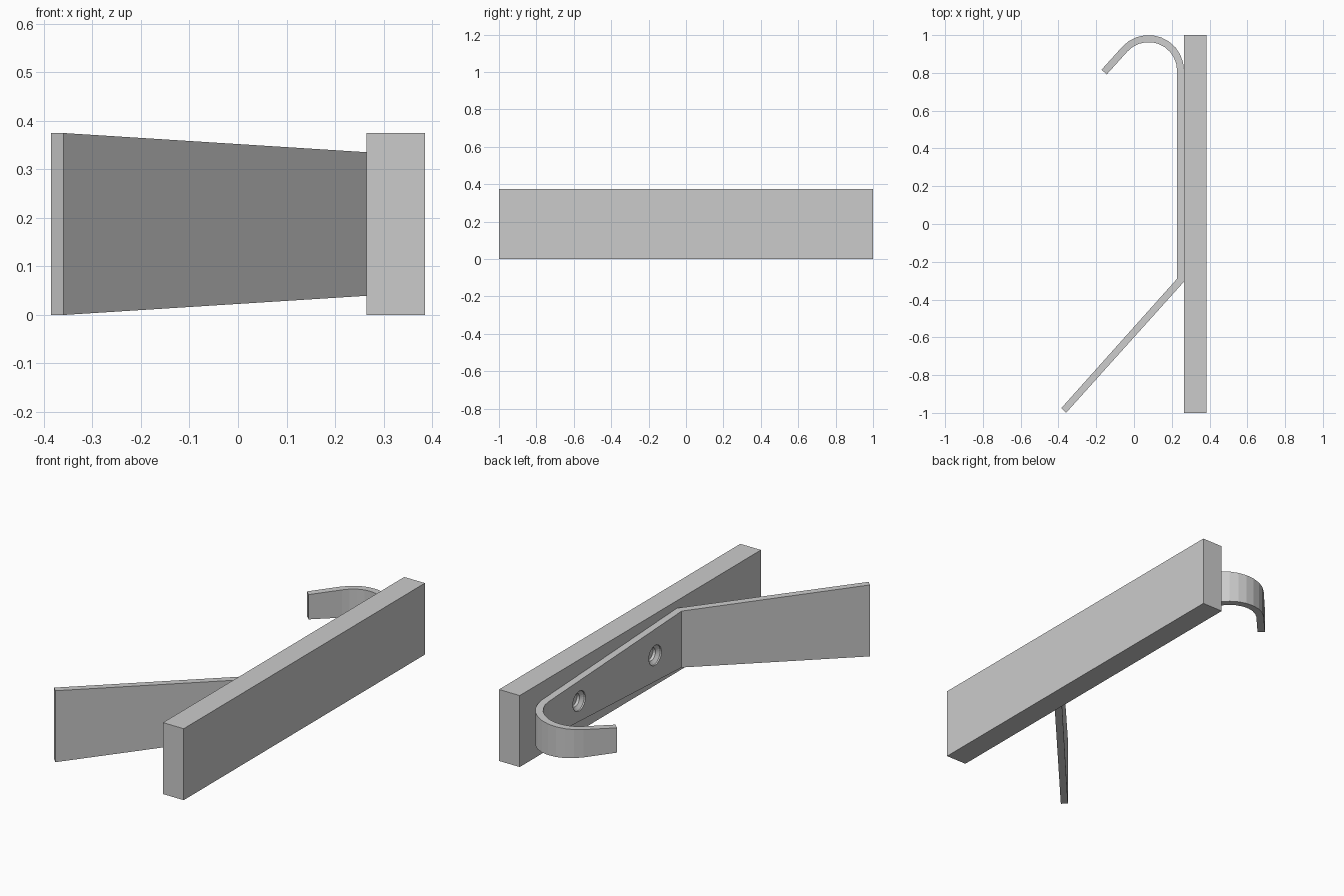
import bpy, bmesh, math
from mathutils import Vector, Matrix

if "Cube" in bpy.data.objects:
    bpy.data.objects.remove(bpy.data.objects["Cube"])

MID, T = 0.1875, 0.037        # mid height and strap thickness
OUT = 0.265                   # strap face that lies on the board


def make_object(name, bm):
    bmesh.ops.recalc_face_normals(bm, faces=bm.faces)
    me = bpy.data.meshes.new(name)
    bm.to_mesh(me)
    bm.free()
    ob = bpy.data.objects.new(name, me)
    bpy.context.collection.objects.link(ob)
    return ob


# Backing board
bm = bmesh.new()
bmesh.ops.create_cube(bm, size=1, matrix=Matrix.Translation((0.325, 0, MID))
                      @ Matrix.Diagonal((0.12, 2, 0.375, 1)))
make_object("backing_board", bm)

# Strap stations: outer point, inner point, half height
c, r, end = Vector((0.077, 0.812)), 0.188, math.radians(138)
stations = [(Vector((-0.36, -1.0)), Vector((-0.385, -0.975)), 0.1875),
            (Vector((OUT, -0.305)), Vector((OUT - T, -0.290)), 0.148)]
SEG = 10
tip_len = 0.163
total = 1.117 + r * end + tip_len


def half(s):
    return 0.148 + (0.065 - 0.148) * s / total


for i in range(SEG + 1):
    a = end * i / SEG
    d = Vector((math.cos(a), math.sin(a)))
    stations.append((c + d * r, c + d * (r - T), half(1.117 + r * a)))
step = Vector((-math.sin(end), math.cos(end))) * tip_len
stations.append((stations[-1][0] + step, stations[-1][1] + step, 0.065))

# Bent tapering strap swept through the stations
bm = bmesh.new()
rings = [[bm.verts.new((p.x, p.y, MID + z)) for p, z in
          ((o, -h), (n, -h), (n, h), (o, h))] for o, n, h in stations]
for a, b in zip(rings, rings[1:]):
    for k in range(4):
        bm.faces.new((a[k], a[(k + 1) % 4], b[(k + 1) % 4], b[k]))
bm.faces.new(rings[0])
bm.faces.new(rings[-1][::-1])
strap = make_object("bent_strap", bm)

# Countersunk screw holes
bm = bmesh.new()
for y in (-0.07, 0.56):
    prof = [(OUT - T - 0.01, 0.052), (OUT - T + 0.008, 0.052),
            (OUT - T + 0.022, 0.034), (OUT + 0.01, 0.034)]
    loops = [[bm.verts.new((x, y + rad * math.cos(k * math.tau / 24),
                            MID + rad * math.sin(k * math.tau / 24)))
              for k in range(24)] for x, rad in prof]
    for a, b in zip(loops, loops[1:]):
        for k in range(24):
            bm.faces.new((a[k], a[(k + 1) % 24], b[(k + 1) % 24], b[k]))
    bm.faces.new(loops[0])
    bm.faces.new(loops[-1][::-1])
cutter = make_object("hole_cutter", bm)
cutter.hide_render = True
cutter.hide_set(True)
mod = strap.modifiers.new("holes", 'BOOLEAN')
mod.operation, mod.solver, mod.object = 'DIFFERENCE', 'EXACT', cutter
